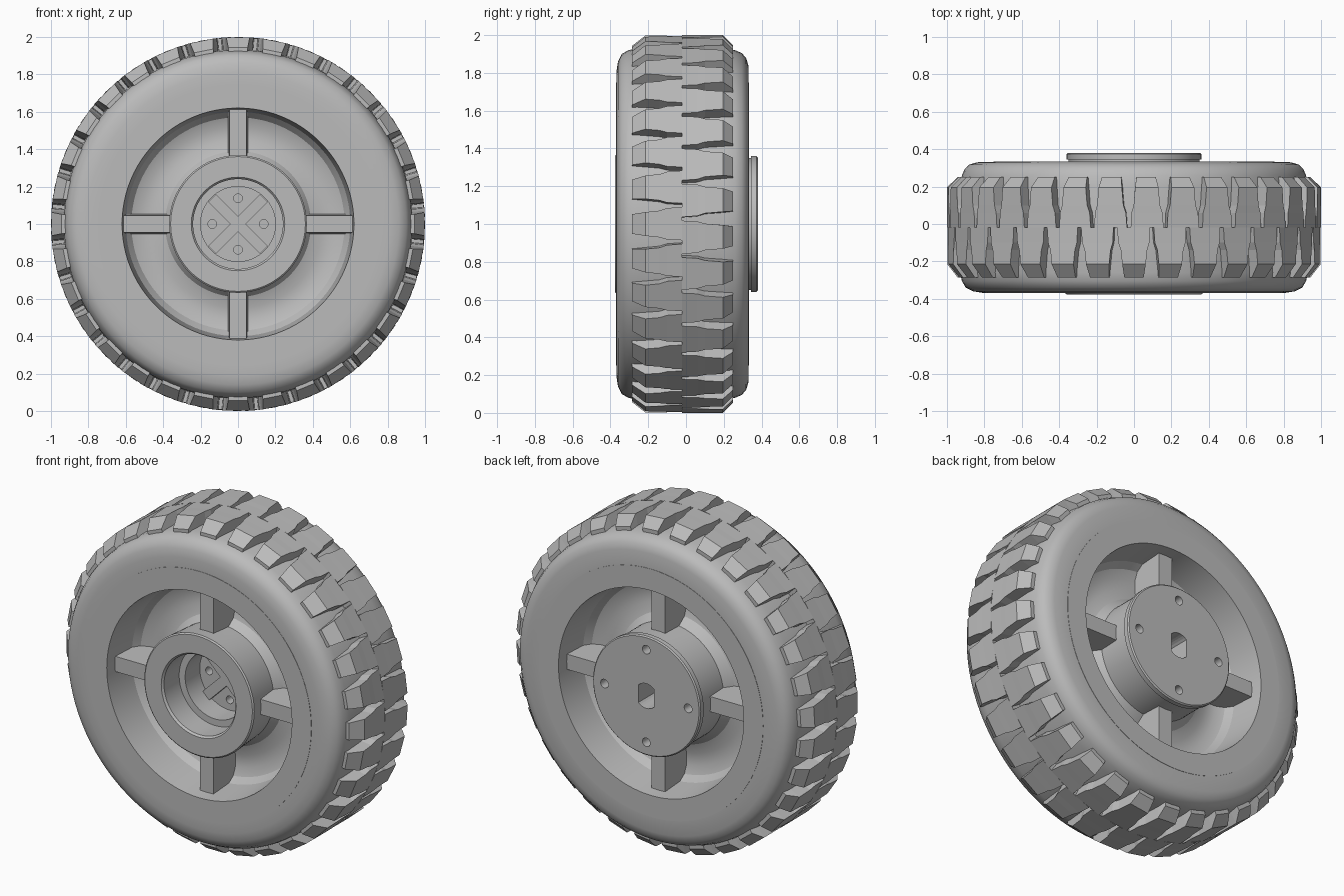
import bpy, bmesh, math
from mathutils import Matrix, Vector

old = bpy.data.objects.get("Cube")
if old:
    bpy.data.objects.remove(old, do_unlink=True)

grey = bpy.data.materials.new("plain grey")
grey.use_nodes = True
GREY = (0.5, 0.5, 0.5, 1)
grey.diffuse_color = GREY
grey.node_tree.nodes["Principled BSDF"].inputs["Base Color"].default_value = GREY


def polar(r, angle, y):
    """Point at a radius and angle (from the top) around the axle."""
    return Vector((r * math.sin(angle), y, 1 + r * math.cos(angle)))


def finish(name, bm, smooth=None):
    bmesh.ops.remove_doubles(bm, verts=bm.verts, dist=1e-5)
    bmesh.ops.recalc_face_normals(bm, faces=bm.faces)
    mesh = bpy.data.meshes.new(name)
    bm.to_mesh(mesh)
    bm.free()
    mesh.materials.append(grey)
    obj = bpy.data.objects.new(name, mesh)
    bpy.context.collection.objects.link(obj)
    if smooth:
        activate(obj)
        bpy.ops.object.shade_smooth_by_angle(angle=math.radians(smooth))
    return obj


def activate(obj):
    bpy.ops.object.select_all(action='DESELECT')
    obj.select_set(True)
    bpy.context.view_layer.objects.active = obj


def lathe(name, profile, closed=True, steps=96, smooth=30):
    """Turn a (radius, y) profile around the axle."""
    bm = bmesh.new()
    rings = [[bm.verts.new(polar(r, math.tau * i / steps, y)) for i in range(steps)]
             if r > 0 else [bm.verts.new((0, y, 1))] * steps for r, y in profile]
    pairs = list(zip(rings, rings[1:] + rings[:1]))
    for a, b in pairs if closed else pairs[:-1]:
        for i in range(steps):
            j = (i + 1) % steps
            bm.faces.new(list(dict.fromkeys((a[i], a[j], b[j], b[i]))))
    return finish(name, bm, smooth)


def loft(bm, sections):
    """Skin a row of equal-sized point loops and cap both ends."""
    loops = [[bm.verts.new(p) for p in s] for s in sections]
    for a, b in zip(loops, loops[1:]):
        for i in range(len(a)):
            j = (i + 1) % len(a)
            bm.faces.new((a[i], a[j], b[j], b[i]))
    bm.faces.new(loops[0])
    bm.faces.new(loops[-1])


def cut(obj, bm):
    """Subtract a temporary cutter from a part."""
    cutter = finish("cutter", bm)
    cutter.hide_render = True
    mod = obj.modifiers.new("cut", 'BOOLEAN')
    mod.operation, mod.solver, mod.object = 'DIFFERENCE', 'EXACT', cutter
    activate(obj)
    bpy.ops.object.modifier_apply(modifier=mod.name)
    bpy.data.objects.remove(cutter, do_unlink=True)


def drill(bm, x, z, radius, y0, y1, flat=1.0):
    """Round hole along y; flat < 1 squares off its left and right sides."""
    angles = [math.tau * i / 32 for i in range(32)]
    ring = [(x + max(-flat, min(flat, math.cos(a))) * radius, z + math.sin(a) * radius)
            for a in angles]
    loft(bm, [[(px, y, 1 + pz) for px, pz in ring] for y in (y0, y1)])


# Tyre carcass
lathe("tyre", [
    (0.75, -0.368), (0.81, -0.368), (0.86, -0.36), (0.9, -0.34), (0.92, -0.305),
    (0.93, -0.26), (0.935, -0.02), (0.93, 0.2), (0.92, 0.26), (0.905, 0.295),
    (0.88, 0.318), (0.84, 0.33), (0.75, 0.332)], smooth=40)

# Tread: two staggered rows of tapered lugs
LUGS = 32
PITCH = math.tau / LUGS


def tread_row(name, phase, stations):
    bm = bmesh.new()
    for i in range(LUGS):
        mid = (i + phase) * PITCH
        loft(bm, [[polar(0.915, mid + a * PITCH, y), polar(0.915, mid + b * PITCH, y),
                   polar(top, mid + b * PITCH, y), polar(top, mid + a * PITCH, y)]
                  for y, a, b, top in stations])
    return finish(name, bm)


tread_row("front_tread", 0.0, [
    (-0.02, -0.46, 0.44, 1.0), (-0.1, -0.43, 0.42, 1.0), (-0.14, -0.36, 0.36, 1.0),
    (-0.215, -0.32, 0.32, 1.0), (-0.285, -0.28, 0.28, 0.945)])
tread_row("back_tread", 0.35, [
    (-0.02, -0.44, 0.46, 1.0), (0.06, -0.42, 0.43, 1.0), (0.1, -0.36, 0.36, 1.0),
    (0.195, -0.32, 0.32, 1.0), (0.25, -0.28, 0.28, 0.945)])

# Rim with a recessed web on both sides
lathe("rim", [
    (0.75, -0.37), (0.62, -0.37), (0.6, -0.16), (0.57, -0.12), (0.52, -0.1),
    (0.45, -0.1), (0.39, -0.12), (0.35, -0.17), (0.35, 0.14), (0.39, 0.09),
    (0.45, 0.07), (0.52, 0.07), (0.57, 0.09), (0.6, 0.13), (0.62, 0.334), (0.75, 0.334)])

# Hub with a stepped bore in front and a closed back
hub = lathe("hub", [
    (0, -0.08), (0.2, -0.08), (0.2, -0.22), (0.24, -0.22), (0.24, -0.365),
    (0.25, -0.377), (0.36, -0.377), (0.368, -0.37), (0.35, -0.1), (0.35, 0.345),
    (0, 0.345)], closed=False)

# Back plate with a keyed axle hole and four bolt holes
plate = lathe("back_plate", [
    (0, 0.345), (0.36, 0.345), (0.36, 0.373), (0.353, 0.38), (0, 0.38)], closed=False)
quarter = [(math.cos(k * math.pi / 2), math.sin(k * math.pi / 2)) for k in range(4)]
for part in (hub, plate):
    bm = bmesh.new()
    drill(bm, 0, 0, 0.075, 0.1, 0.5, flat=0.7)
    for c, s in quarter:
        drill(bm, c * 0.28, s * 0.28, 0.026, 0.15, 0.5)
    cut(part, bm)

# Bolt holes in the bore floor
bm = bmesh.new()
for c, s in quarter:
    drill(bm, c * 0.138, s * 0.138, 0.023, -0.2, 0.02)
cut(hub, bm)

# Crossed ribs on the bore floor
bm = bmesh.new()
for turn in (math.pi / 4, -math.pi / 4):
    bmesh.ops.create_cube(bm, size=1, matrix=Matrix.Translation((0, -0.085, 1))
                          @ Matrix.Rotation(turn, 4, 'Y') @ Matrix.Diagonal((0.39, 0.05, 0.06, 1)))
finish("bore_ribs", bm)

# Four spokes on each side of the web, slightly drafted
for side, face, root in (("front", -0.3, -0.05), ("back", 0.265, 0.02)):
    bm = bmesh.new()
    for k in range(4):
        spin = Matrix.Rotation(k * math.pi / 2, 4, 'Y')
        loft(bm, [[Vector((0, 0, 1)) + spin @ Vector((x, y, r)) for x, y in
                   ((-0.055, root), (0.055, root), (0.046, face), (-0.046, face))]
                  for r in (0.33, 0.625)])
    finish(side + "_spokes", bm)
